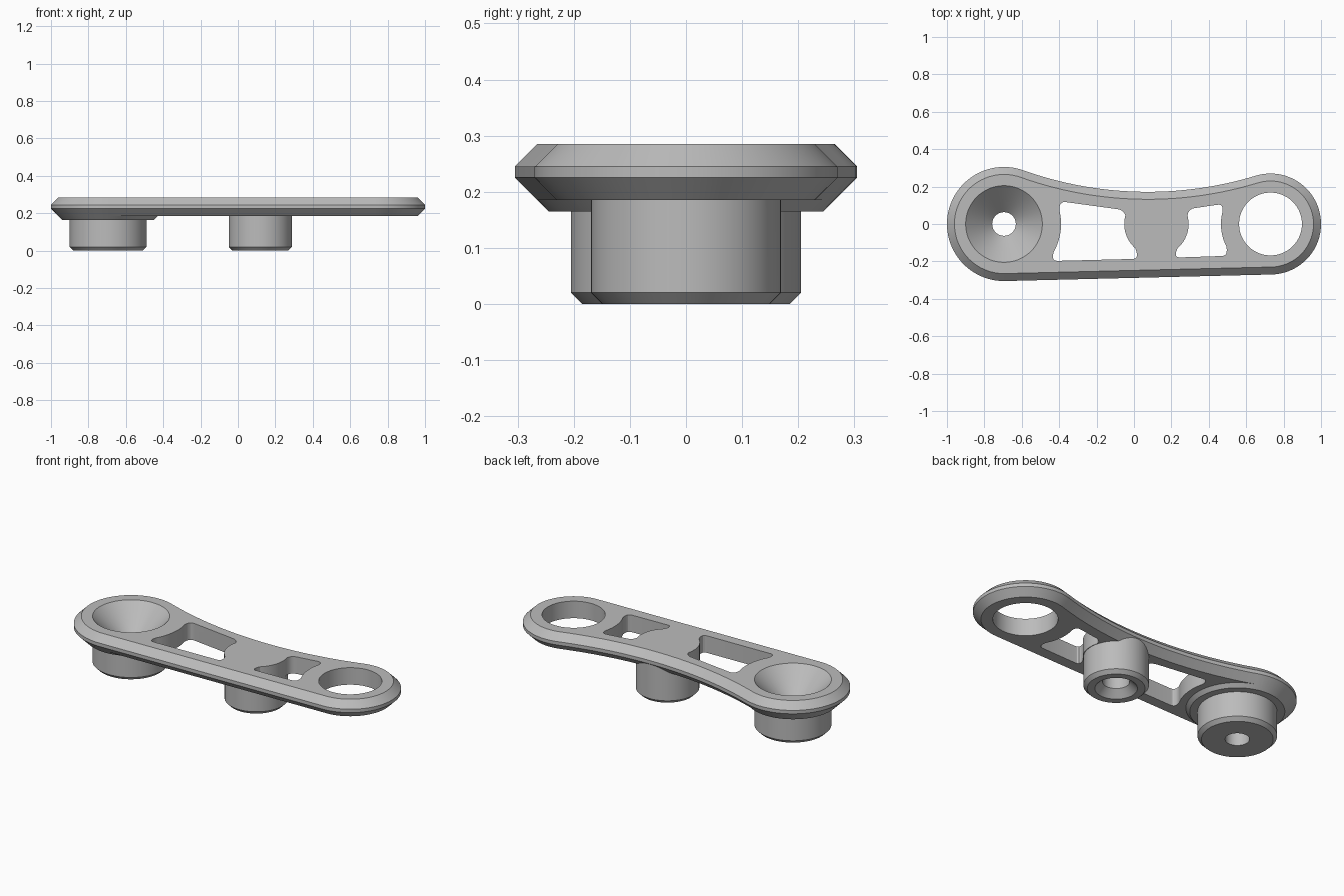
import bpy, bmesh, math
from mathutils import Vector

if "Cube" in bpy.data.objects:
    bpy.data.objects.remove(bpy.data.objects["Cube"], do_unlink=True)

grey = bpy.data.materials.new("plain grey")
grey.use_nodes = True
grey.diffuse_color = (0.5, 0.5, 0.5, 1)
grey.node_tree.nodes["Principled BSDF"].inputs["Base Color"].default_value = (0.5, 0.5, 0.5, 1)

BIG, SMALL, MID = Vector((-0.695, 0)), Vector((0.73, 0)), Vector((0.12, 0))
R_BIG, R_SMALL, R_MID = 0.305, 0.27, 0.172
WAIST, R_WAIST = Vector((0.073, 2.152)), 1.98
SEGMENTS = 96


def arc(centre, r, a0, a1, n):
    return [centre + Vector((math.cos(a), math.sin(a))) * r
            for a in (a0 + (a1 - a0) * i / n for i in range(n + 1))]


def loft(name, rings):
    """Join rings of (points, height) into a closed solid."""
    bm = bmesh.new()
    loops = [[bm.verts.new((p.x, p.y, z)) for p in pts] for pts, z in rings]
    for low, high in zip(loops, loops[1:]):
        for i in range(len(low)):
            j = (i + 1) % len(low)
            bm.faces.new((low[i], low[j], high[j], high[i]))
    bm.faces.new(loops[0][::-1])
    bm.faces.new(loops[-1])
    bmesh.ops.recalc_face_normals(bm, faces=bm.faces)
    mesh = bpy.data.meshes.new(name)
    bm.to_mesh(mesh)
    bm.free()
    mesh.materials.append(grey)
    ob = bpy.data.objects.new(name, mesh)
    bpy.context.collection.objects.link(ob)
    return ob


def turned(name, centre, profile):
    """Solid of revolution from (radius, height) pairs."""
    return loft(name, [(arc(centre, r, 0, math.tau, SEGMENTS)[:-1], z) for r, z in profile])


def outline(inset):
    """Two round ends, a straight front edge and a waisted back edge."""
    to_big, to_small = BIG - WAIST, SMALL - WAIST
    a_big = math.atan2(-to_big.y, -to_big.x)
    a_small = math.atan2(-to_small.y, -to_small.x)
    a_front = -math.acos((R_BIG - R_SMALL) / (SMALL.x - BIG.x))
    pts = arc(SMALL, R_SMALL - inset, a_front, a_small, 40)
    pts += arc(WAIST, R_WAIST + inset, a_small - math.pi, a_big - math.pi, 32)[1:-1]
    pts += arc(BIG, R_BIG - inset, a_big, math.tau + a_front, 48)
    return pts


def side(centre, r, y0, y1, sign):
    """Arc between two y values on the left or right of a circle."""
    a0, a1 = math.asin(y0 / r), math.asin(y1 / r)
    if sign < 0:
        a0, a1 = math.pi - a0, math.pi - a1
    return arc(centre, r, a0, a1, 16)


def pocket(name, left, top, right, bottom):
    """Window with curved sides, straight top and bottom and rounded corners."""
    def edge(a, b):
        a, b = Vector(a), Vector(b)
        d = (b - a).normalized() * 0.035
        return [a + d, b - d]
    sides = [left, edge(*top), right, edge(*bottom)]
    corners = [top[0], top[1], bottom[0], bottom[1]]
    pts = []
    for i, s in enumerate(sides):
        pts += s
        p, c, q = s[-1], Vector(corners[i]), sides[(i + 1) % 4][0]
        for t in (0.2, 0.4, 0.6, 0.8):
            pts.append(p * (1 - t) ** 2 + c * 2 * t * (1 - t) + q * t * t)
    return loft(name, [(pts, 0.1), (pts, 0.4)])


def combine(target, tool, operation):
    mod = target.modifiers.new(operation.lower(), 'BOOLEAN')
    mod.object, mod.operation, mod.solver = tool, operation, 'EXACT'
    bpy.context.view_layer.objects.active = target
    bpy.ops.object.modifier_apply(modifier=mod.name)
    bpy.data.objects.remove(tool, do_unlink=True)


# Chamfered link plate
plate = loft("link_plate", [(outline(0.04), 0.185), (outline(0), 0.225),
                            (outline(0), 0.245), (outline(0.04), 0.285)])

# Windows through the plate, before the bosses go on
combine(plate, pocket("long_window",
                      side(BIG, R_BIG, -0.15, 0.075, 1),
                      ((-0.4, 0.122), (-0.055, 0.075)),
                      side(MID, R_MID, 0.045, -0.13, -1),
                      ((0.03, -0.186), (-0.445, -0.198))), 'DIFFERENCE')
combine(plate, pocket("short_window",
                      side(MID, R_MID, -0.13, 0.045, 1),
                      ((0.29, 0.08), (0.48, 0.108)),
                      side(SMALL, R_SMALL - 0.005, 0.065, -0.12, -1),
                      ((0.505, -0.17), (0.21, -0.18))), 'DIFFERENCE')

# Flange and bosses under the plate
combine(plate, turned("end_flange", BIG, [(0.245, 0.165), (0.283, 0.203)]), 'UNION')
combine(plate, turned("end_boss", BIG, [(0.185, 0), (0.205, 0.02), (0.205, 0.215)]), 'UNION')
combine(plate, turned("middle_boss", MID, [(0.149, 0), (0.169, 0.02), (0.169, 0.235)]), 'UNION')

# Countersunk hole, blind hole and open eye
combine(plate, turned("countersink", BIG, [(0.063, -0.1), (0.063, 0.143), (0.225, 0.305)]), 'DIFFERENCE')
combine(plate, turned("blind_hole", MID, [(0.13, -0.02), (0.07, 0.04), (0.07, 0.2)]), 'DIFFERENCE')
combine(plate, turned("eye_hole", SMALL, [(0.168, 0), (0.168, 0.4)]), 'DIFFERENCE')

bpy.ops.object.select_all(action='DESELECT')
plate.select_set(True)
bpy.context.view_layer.objects.active = plate
bpy.ops.object.shade_smooth_by_angle(angle=math.radians(25))
